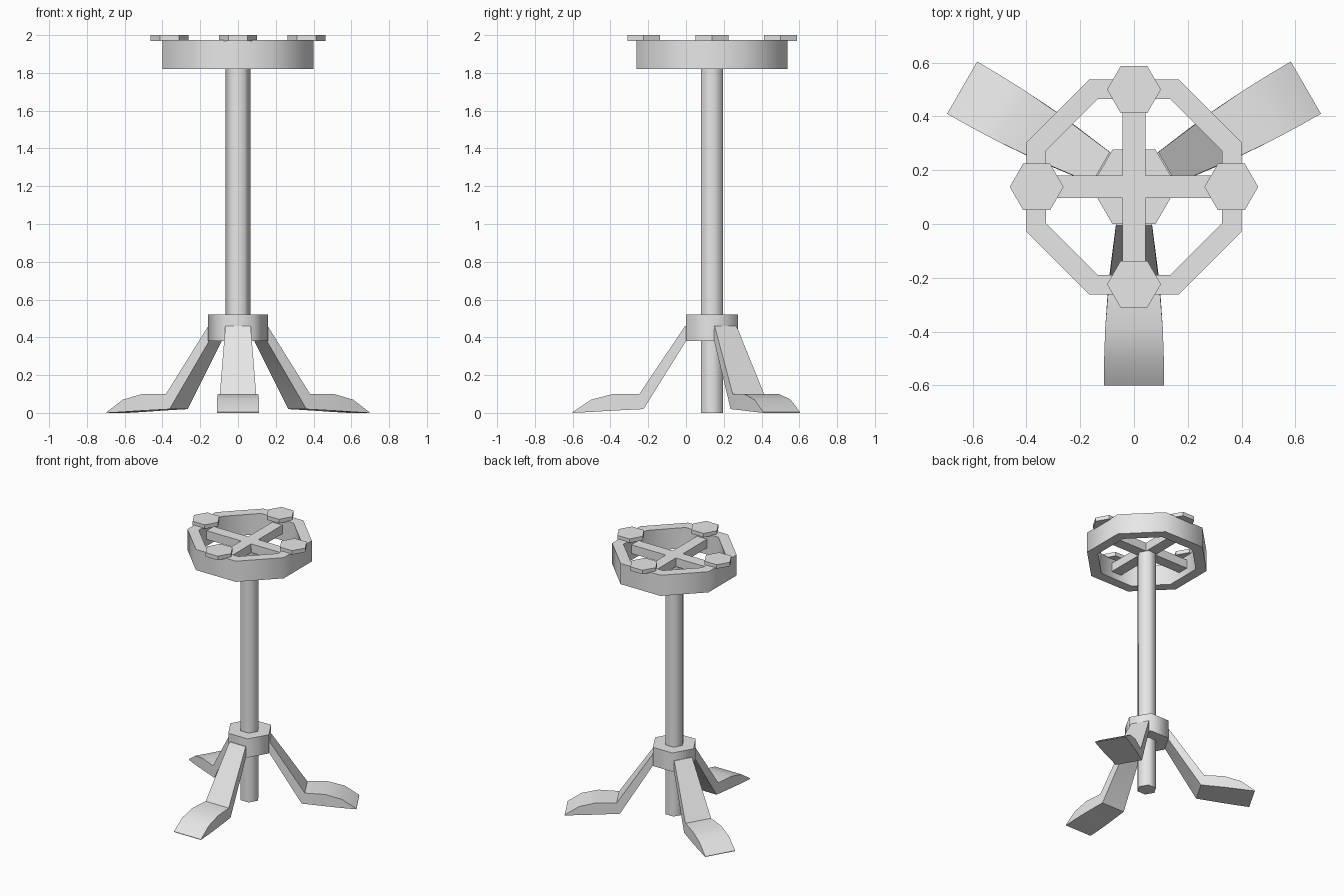
import bpy, bmesh
from math import sin, cos, pi, radians
from mathutils import Matrix

cube = bpy.data.objects.get("Cube")
if cube:
    bpy.data.objects.remove(cube, do_unlink=True)

AXIS_Y = 0.138   # the post stands behind the middle of the footprint

grey = bpy.data.materials.new("plain_grey")
grey.use_nodes = True
grey.diffuse_color = (0.8, 0.8, 0.8, 1)
grey.node_tree.nodes["Principled BSDF"].inputs["Base Color"].default_value = (0.8, 0.8, 0.8, 1)


def finish(name, bm, smooth_angle=0):
    bmesh.ops.recalc_face_normals(bm, faces=bm.faces)
    mesh = bpy.data.meshes.new(name)
    bm.to_mesh(mesh)
    bm.free()
    mesh.materials.append(grey)
    obj = bpy.data.objects.new(name, mesh)
    bpy.context.collection.objects.link(obj)
    if smooth_angle:
        bpy.ops.object.select_all(action='DESELECT')
        bpy.context.view_layer.objects.active = obj
        obj.select_set(True)
        bpy.ops.object.shade_smooth_by_angle(angle=radians(smooth_angle))
    return obj


def loft(bm, loops, closed=False):
    """Bridge rings of points, capping the ends unless the chain is closed."""
    rings = [[bm.verts.new(p) for p in loop] for loop in loops]
    pairs = list(zip(rings, rings[1:]))
    if closed:
        pairs.append((rings[-1], rings[0]))
    else:
        bm.faces.new(rings[0])
        bm.faces.new(rings[-1])
    for a, b in pairs:
        n = len(a)
        for i in range(n):
            j = (i + 1) % n
            bm.faces.new((a[i], a[j], b[j], b[i]))


def polygon(radius, sides, z, x=0, y=AXIS_Y, turn=0):
    return [(x + radius * cos(turn + 2 * pi * i / sides),
             y + radius * sin(turn + 2 * pi * i / sides), z) for i in range(sides)]


def hexagon_prism(name, radius, z0, z1, x=0, y=AXIS_Y, smooth_angle=0):
    bm = bmesh.new()
    loft(bm, [polygon(radius, 6, z, x, y) for z in (z0, z1)])
    return finish(name, bm, smooth_angle)


# Post and leg hub
hexagon_prism("post", 0.067, 0, 1.9, smooth_angle=65)
hexagon_prism("leg_hub", 0.16, 0.38, 0.52, smooth_angle=65)

# Octagonal rim
bm = bmesh.new()
outer, inner = 0.4 / cos(pi / 8), 0.327 / cos(pi / 8)
section = [(outer, 1.82), (outer, 1.975), (inner, 1.975), (inner, 1.82)]
loft(bm, [polygon(r, 8, z, turn=pi / 8) for r, z in section], closed=True)
finish("rim", bm, 50)

# Crossed spokes inside the rim, joined as one plus-shaped plate
bm = bmesh.new()
w, reach = 0.042, 0.34
quarter = [(reach, -w), (reach, w), (w, w)]
plus = []
for k in range(4):
    c, s = round(cos(k * pi / 2)), round(sin(k * pi / 2))
    plus += [(c * x - s * y, s * x + c * y + AXIS_Y) for x, y in quarter]
loft(bm, [[(x, y, z) for x, y in plus] for z in (1.87, 1.935)])
finish("spokes", bm)

# Hexagonal knobs on the rim
for k, side in enumerate(("left", "back", "right", "front")):
    hexagon_prism(side + "_knob", 0.1, 1.97, 2.0,
                  x=0.362 * cos(k * pi / 2), y=AXIS_Y + 0.362 * sin(k * pi / 2))

# Splayed legs: stations of (top radius, top z, bottom radius, bottom z, half width)
stations = [(0.10, 0.46, 0.11, 0.40, 0.064),
            (0.143, 0.46, 0.138, 0.38, 0.067),
            (0.385, 0.10, 0.363, 0.02, 0.096),
            (0.525, 0.10, 0.525, 0.012, 0.107),
            (0.64, 0.07, 0.64, 0.005, 0.111),
            (0.738, 0.004, 0.738, 0, 0.112)]
for name, angle in (("front_leg", 0), ("back_left_leg", 120), ("back_right_leg", 240)):
    bm = bmesh.new()
    loft(bm, [[(-w, -rt, zt), (w, -rt, zt), (w, -rb, zb), (-w, -rb, zb)]
              for rt, zt, rb, zb, w in stations])
    place = Matrix.Translation((0, AXIS_Y, 0)) @ Matrix.Rotation(radians(angle), 4, 'Z')
    bmesh.ops.transform(bm, matrix=place, verts=bm.verts)
    finish(name, bm, 40)
